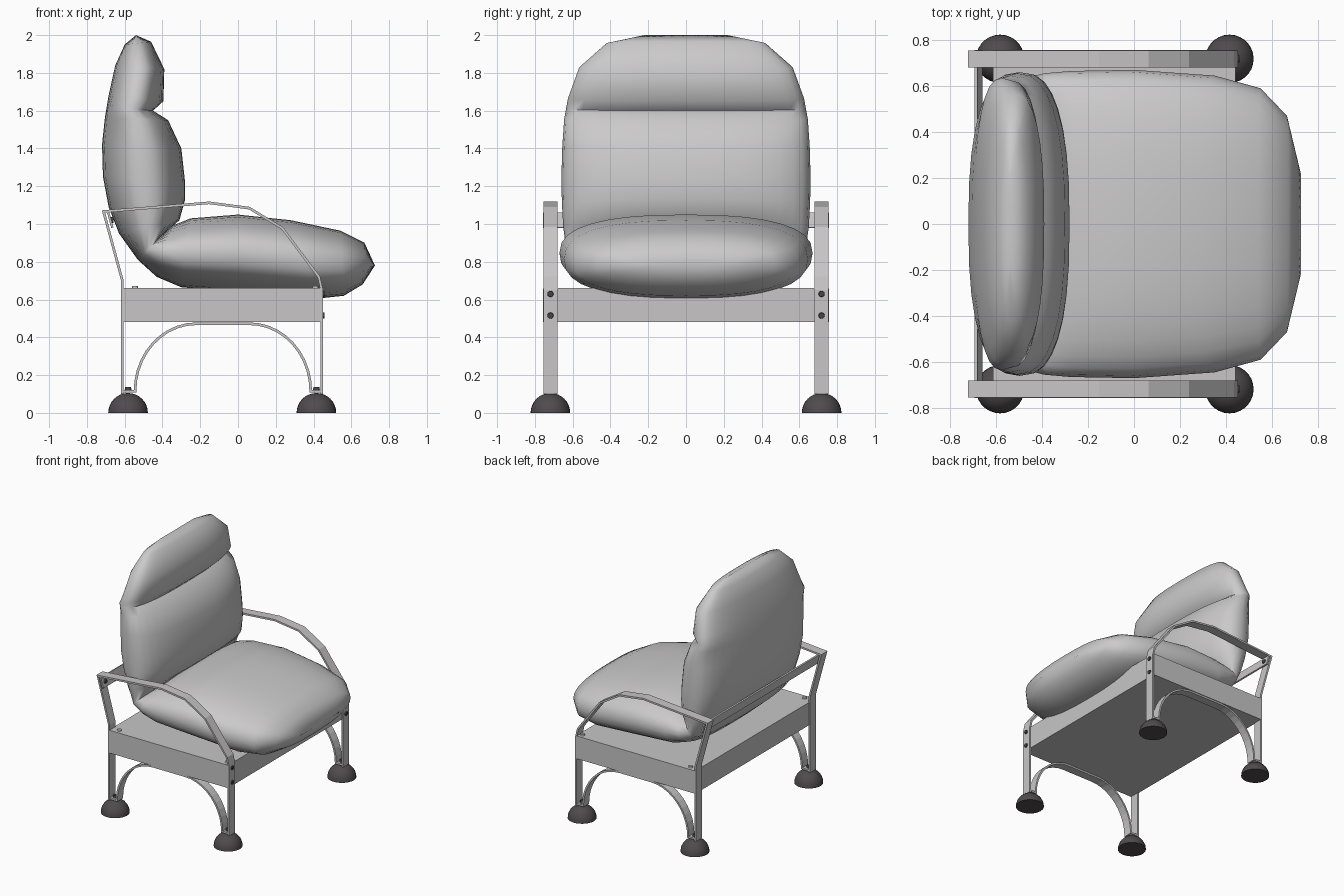
import bpy, bmesh
from math import sin, cos, pi, radians
from mathutils import Matrix, Vector

if "Cube" in bpy.data.objects:
    bpy.data.objects.remove(bpy.data.objects["Cube"])


def material(name, color):
    m = bpy.data.materials.new(name)
    m.use_nodes = True
    m.diffuse_color = (*color, 1)
    bsdf = next(n for n in m.node_tree.nodes if n.type == "BSDF_PRINCIPLED")
    bsdf.inputs["Base Color"].default_value = (*color, 1)
    return m


FRAME = material("frame grey", (0.58, 0.565, 0.57))
FABRIC = material("fabric grey", (0.60, 0.59, 0.595))
RUBBER = material("dark rubber", (0.08, 0.07, 0.075))
STEEL = material("dark bolt", (0.06, 0.06, 0.065))

SIDE_Y = 0.718      # centre line of each side frame
STRAP_W = 0.076


def finish(name, bm, mat, smooth=None, mirror=False):
    bmesh.ops.recalc_face_normals(bm, faces=bm.faces)
    mesh = bpy.data.meshes.new(name)
    bm.to_mesh(mesh)
    bm.free()
    mesh.materials.append(mat)
    ob = bpy.data.objects.new(name, mesh)
    bpy.context.collection.objects.link(ob)
    if smooth:
        bpy.ops.object.select_all(action="DESELECT")
        ob.select_set(True)
        bpy.context.view_layer.objects.active = ob
        bpy.ops.object.shade_smooth_by_angle(angle=radians(smooth))
    if mirror:
        mod = ob.modifiers.new("both sides", "MIRROR")
        mod.use_axis = (False, True, False)
        mod.use_mirror_merge = False
    return ob


def strap(name, path, thick, y0, y1, mirror=True):
    """Flat metal strip following an x-z path, mirrored to both sides."""
    bm = bmesh.new()
    rows = [[bm.verts.new((x, y, z)) for y in (y0, y1)] for x, z in path]
    for a, b in zip(rows, rows[1:]):
        bm.faces.new((a[0], a[1], b[1], b[0]))
    ob = finish(name, bm, FRAME, mirror=mirror)
    mod = ob.modifiers.new("thickness", "SOLIDIFY")
    mod.thickness = thick
    mod.offset = 0
    mod.use_even_offset = True
    return ob


def box(name, lo, hi, mat):
    bm = bmesh.new()
    bmesh.ops.create_cube(bm, size=1)
    lo, hi = Vector(lo), Vector(hi)
    bmesh.ops.scale(bm, vec=hi - lo, verts=bm.verts)
    bmesh.ops.translate(bm, vec=(lo + hi) / 2, verts=bm.verts)
    return finish(name, bm, mat)


def bolt(name, x, z, mat, along_x=False, depth=0.016):
    bm = bmesh.new()
    turn = Matrix.Rotation(pi / 2, 4, "Y") if along_x else Matrix()
    bmesh.ops.create_cone(bm, cap_ends=True, segments=12, radius1=0.018,
                          radius2=0.015, depth=depth,
                          matrix=Matrix.Translation((x, SIDE_Y, z)) @ turn)
    return finish(name, bm, mat, smooth=40, mirror=True)


# Seat base
box("seat_base", (-0.612, -0.757, 0.48), (0.442, 0.757, 0.662), FRAME)

# Legs and armrest, one bent strap per side
inner, outer = SIDE_Y - STRAP_W / 2, SIDE_Y + STRAP_W / 2 - 0.001
strap("arm_and_leg_frame",
      [(-0.612, 0.10), (-0.612, 0.70), (-0.712, 1.066), (-0.153, 1.112),
       (0.06, 1.084), (0.234, 0.978), (0.428, 0.72), (0.444, 0.65),
       (0.444, 0.10)], 0.014, inner, outer)

# Arched brace between the legs
RX, RZ, FOOT_Z = 0.325, 0.357, 0.115
arc = [(RX * cos(a), RZ * sin(a)) for a in [i * pi / 20 for i in range(11)]]
rear_arc = [(-0.22 - x, FOOT_Z + z) for x, z in arc]
front_arc = [(0.06 + x, FOOT_Z + z) for x, z in reversed(arc)]
strap("arched_brace",
      [(-0.606, FOOT_Z)] + rear_arc + front_arc + [(0.438, FOOT_Z)],
      0.014, inner + 0.002, outer - 0.002)

# Bar behind the backrest
strap("rear_bar", [(-0.665, 0.98), (-0.687, 1.06)], 0.012, -0.757, 0.757,
      mirror=False)

# Half-ball feet and bolts
for end, x in (("rear", -0.582), ("front", 0.415)):
    bm = bmesh.new()
    bmesh.ops.create_uvsphere(bm, u_segments=28, v_segments=16, radius=0.105)
    bmesh.ops.bisect_plane(bm, geom=bm.verts[:] + bm.edges[:] + bm.faces[:],
                           plane_co=(0, 0, 0), plane_no=(0, 0, -1),
                           clear_outer=True)
    rim = [e for e in bm.edges if e.is_boundary]
    bmesh.ops.contextual_create(bm, geom=rim)
    bmesh.ops.translate(bm, vec=(x, SIDE_Y, 0), verts=bm.verts)
    finish(end + "_foot", bm, RUBBER, smooth=40, mirror=True)
    bolt(end + "_foot_bolt", x, 0.13, STEEL)
bolt("rear_base_bolt", -0.545, 0.664, FRAME)
bolt("front_base_bolt", 0.41, 0.664, FRAME)
bolt("upper_leg_bolt", 0.451, 0.63, STEEL, along_x=True)
bolt("lower_leg_bolt", 0.451, 0.515, STEEL, along_x=True)
bolt("rear_bar_bolt", -0.668, 1.02, STEEL, along_x=True)

# Cushion: (inner x, inner z, outer x, outer z, half width), seat tip to back top
STATIONS = [
    (0.725, 0.78, 0.725, 0.78, 0.22),
    (0.67, 0.90, 0.66, 0.68, 0.47),
    (0.54, 0.965, 0.56, 0.62, 0.59),
    (0.28, 1.02, 0.42, 0.605, 0.645),
    (0.0, 1.05, 0.0, 0.64, 0.67),
    (-0.25, 1.03, -0.30, 0.665, 0.665),
    (-0.35, 0.99, -0.43, 0.72, 0.655),
    (-0.41, 0.93, -0.53, 0.81, 0.635),
    (-0.31, 1.02, -0.63, 0.95, 0.65),
    (-0.28, 1.13, -0.685, 1.09, 0.657),
    (-0.28, 1.22, -0.715, 1.25, 0.66),
    (-0.30, 1.40, -0.72, 1.42, 0.655),
    (-0.37, 1.55, -0.705, 1.56, 0.645),
    (-0.45, 1.60, -0.695, 1.62, 0.635),
    (-0.395, 1.65, -0.685, 1.68, 0.625),
    (-0.39, 1.82, -0.65, 1.84, 0.565),
    (-0.46, 1.965, -0.60, 1.95, 0.42),
    (-0.54, 2.0, -0.54, 2.0, 0.22),
]
RING, ROUND = 32, 2 / 2.5


def rounded(v):
    return (1 if v > 0 else -1) * abs(v) ** ROUND if abs(v) > 1e-6 else 0


bm = bmesh.new()
rings = []
for ix, iz, ox, oz, half in STATIONS:
    mid = Vector(((ix + ox) / 2, 0, (iz + oz) / 2))
    reach = Vector(((ix - ox) / 2, 0, (iz - oz) / 2))
    rings.append([bm.verts.new(mid + reach * rounded(cos(a))
                               + Vector((0, half * rounded(sin(a)), 0)))
                  for a in [2 * pi * i / RING for i in range(RING)]])
for a, b in zip(rings, rings[1:]):
    for i in range(RING):
        j = (i + 1) % RING
        bm.faces.new((a[i], a[j], b[j], b[i]))
bmesh.ops.remove_doubles(bm, verts=bm.verts, dist=0.0005)
finish("cushion", bm, FABRIC, smooth=65)
